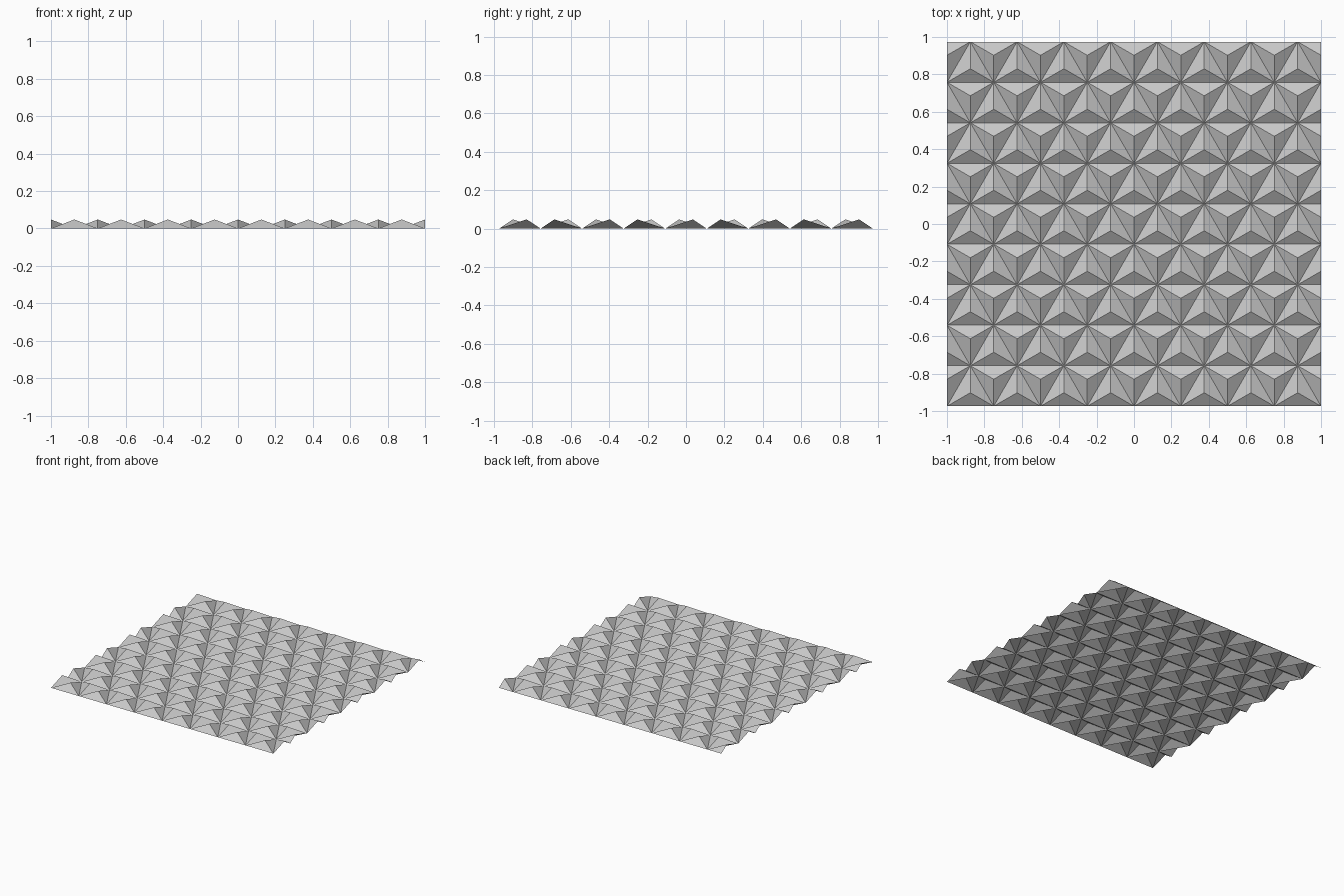
import bpy, bmesh, math
from mathutils import Vector

cube = bpy.data.objects.get("Cube")
if cube:
    bpy.data.objects.remove(cube, do_unlink=True)

SIDE = 0.25                            # triangle edge length
ROW = SIDE * math.sqrt(3) / 2          # depth of one row
ROWS, COLS = 9, 8
PEAK = 0.048                           # pyramid height
GROOVE = 0.007                         # half width of the flat groove between pyramids

grey = bpy.data.materials.new("light_grey")
grey.use_nodes = True
colour = (0.58, 0.58, 0.58, 1)
grey.diffuse_color = colour
grey.node_tree.nodes["Principled BSDF"].inputs["Base Color"].default_value = colour

bm = bmesh.new()

# Triangular lattice, one column wider than the panel on each side
lattice = [[bm.verts.new((-1 + (i - 1) * SIDE + (j % 2) * SIDE / 2, (j - ROWS / 2) * ROW, 0))
            for i in range(COLS + 3)] for j in range(ROWS + 1)]
triangles = []
for j in range(ROWS):
    low, high = lattice[j], lattice[j + 1]
    odd = j % 2
    for i in range(1, COLS + 2):
        # triangle pointing to the back, then the one pointing to the front
        triangles.append(bm.faces.new((low[i - 1], low[i], high[i - 1 + odd])))
        if odd:
            triangles.append(bm.faces.new((low[i - 1], high[i], high[i - 1])))
        else:
            triangles.append(bm.faces.new((low[i], high[i], high[i - 1])))

# Flat grooves around each triangle, then raise its middle into a pyramid
bmesh.ops.inset_individual(bm, faces=triangles, thickness=GROOVE, use_even_offset=True)
tips = bmesh.ops.poke(bm, faces=triangles)["verts"]
for tip in tips:
    tip.co.z = PEAK

# Trim the straight left and right edges, leaving open half pyramids
for side in (-1, 1):
    bmesh.ops.bisect_plane(bm, geom=bm.verts[:] + bm.edges[:] + bm.faces[:], dist=1e-5,
                           plane_co=Vector((side, 0, 0)), plane_no=Vector((side, 0, 0)),
                           clear_outer=True)
loose = [v for v in bm.verts if not v.link_faces]
bmesh.ops.delete(bm, geom=loose, context="VERTS")

mesh = bpy.data.meshes.new("pyramid_panel")
bm.to_mesh(mesh)
bm.free()
mesh.materials.append(grey)
panel = bpy.data.objects.new("pyramid_panel", mesh)
bpy.context.collection.objects.link(panel)
